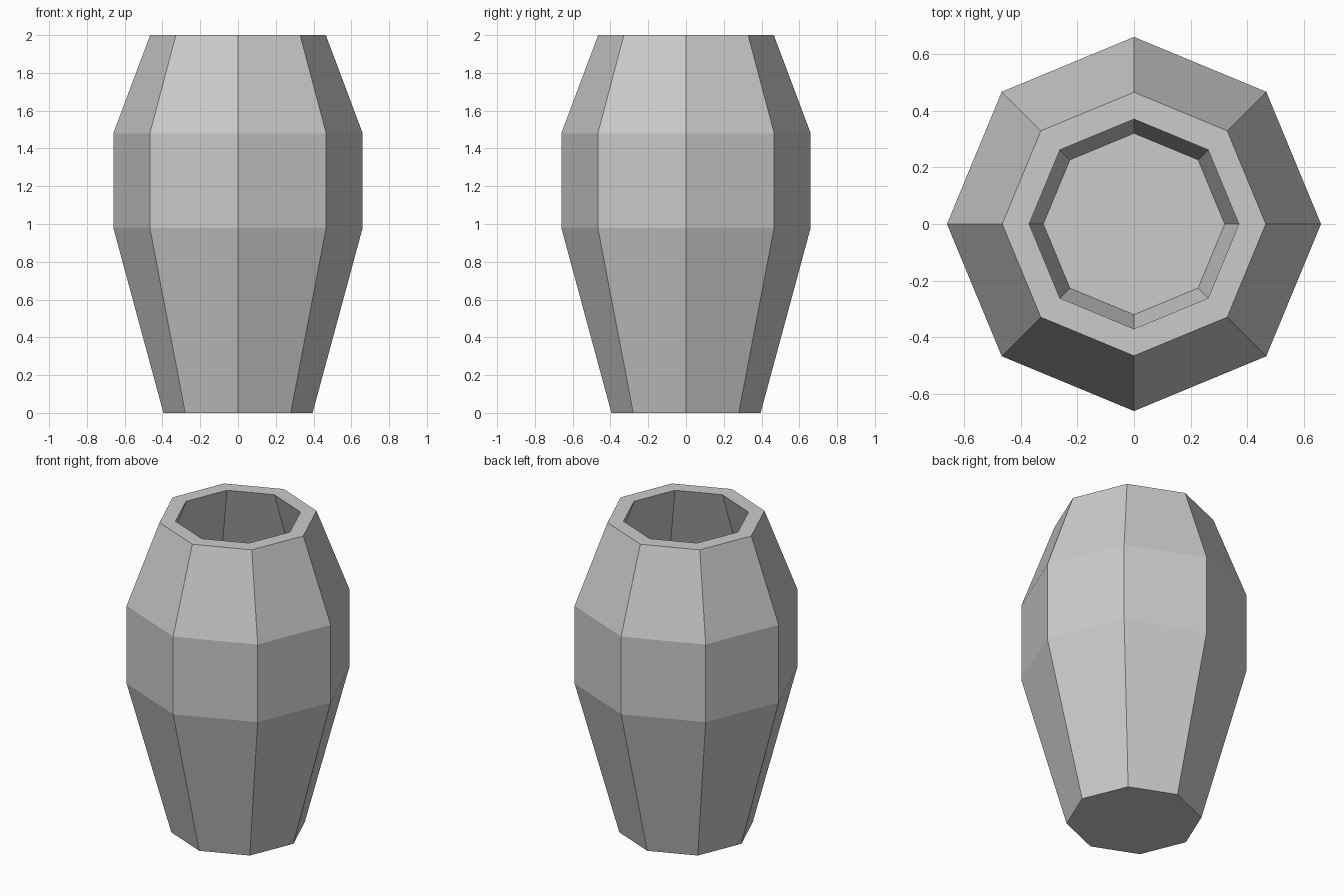
import bpy, bmesh
from math import cos, sin, pi

if "Cube" in bpy.data.objects:
    bpy.data.objects.remove(bpy.data.objects["Cube"])

SIDES = 8

# radius, height: outer base up to the rim, then down the inner wall to the floor
PROFILE = [(0.395, 0.0), (0.66, 0.98), (0.66, 1.48), (0.465, 2.0),
           (0.37, 2.0), (0.57, 1.46), (0.57, 0.99), (0.32, 0.08)]

bm = bmesh.new()
rings = [[bm.verts.new((r * cos(2 * pi * i / SIDES), r * sin(2 * pi * i / SIDES), z))
          for i in range(SIDES)] for r, z in PROFILE]

# walls and rim
for a, b in zip(rings, rings[1:]):
    for i in range(SIDES):
        j = (i + 1) % SIDES
        bm.faces.new((a[i], a[j], b[j], b[i]))

# underside and inner floor
bm.faces.new(rings[0][::-1])
bm.faces.new(rings[-1])
bmesh.ops.recalc_face_normals(bm, faces=bm.faces[:])

mesh = bpy.data.meshes.new("vase")
bm.to_mesh(mesh)
bm.free()
vase = bpy.data.objects.new("vase", mesh)
bpy.context.collection.objects.link(vase)
